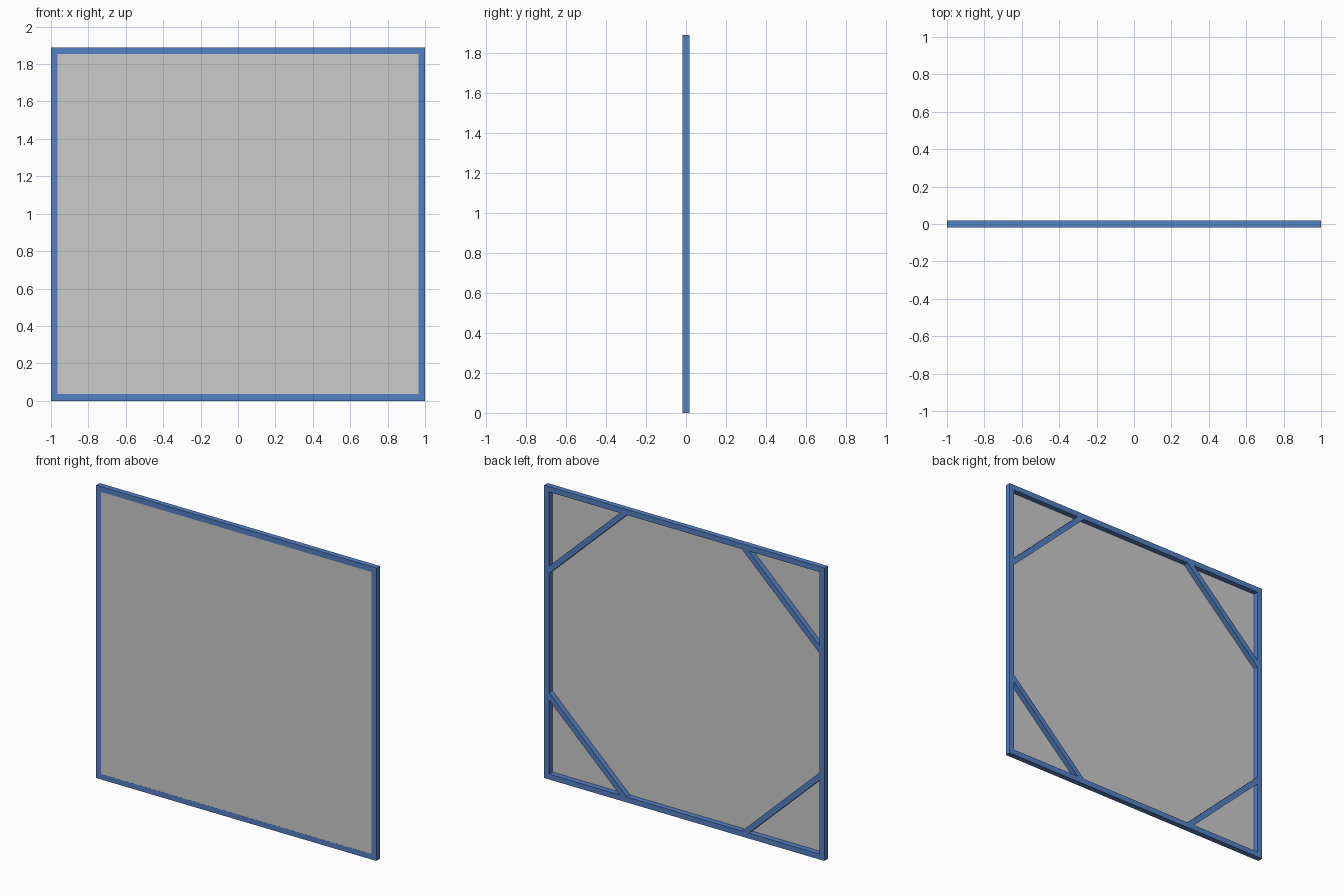
import bpy, bmesh
from mathutils import Vector

if "Cube" in bpy.data.objects:
    bpy.data.objects.remove(bpy.data.objects["Cube"])

H = 1.89        # panel height
W = 0.035       # bar width
D = 0.0175      # half depth

blue = bpy.data.materials.new("blue_frame")
blue.diffuse_color = (0.09, 0.22, 0.55, 1)
blue.use_nodes = True
blue.node_tree.nodes["Principled BSDF"].inputs["Base Color"].default_value = blue.diffuse_color


def prism(name, outline, y0, y1, mat=None):
    """Extrude an (x, z) outline from y0 to y1."""
    bm = bmesh.new()
    face = bm.faces.new([bm.verts.new((x, y0, z)) for x, z in outline])
    if y1 != y0:
        out = bmesh.ops.extrude_face_region(bm, geom=[face])
        moved = [g for g in out["geom"] if isinstance(g, bmesh.types.BMVert)]
        bmesh.ops.translate(bm, verts=moved, vec=Vector((0, y1 - y0, 0)))
        bmesh.ops.recalc_face_normals(bm, faces=bm.faces)
    mesh = bpy.data.meshes.new(name)
    bm.to_mesh(mesh)
    bm.free()
    obj = bpy.data.objects.new(name, mesh)
    bpy.context.collection.objects.link(obj)
    if mat:
        mesh.materials.append(mat)
    return obj


# Mitred frame bars
outer = [(-1, 0), (1, 0), (1, H), (-1, H)]
inner = [(-1 + W, W), (1 - W, W), (1 - W, H - W), (-1 + W, H - W)]
for i, part in enumerate(["bottom_rail", "right_stile", "top_rail", "left_stile"]):
    j = (i + 1) % 4
    prism(part, [outer[i], outer[j], inner[j], inner[i]], -D, D, blue)

# Diagonal corner braces, ends cut flush with the frame bars
AX, AZ = 0.627, 0.593               # where the inward edge would meet the corner axes
k = AZ / AX
t = W * (1 + k * k) ** 0.5          # brace width measured along z
brace = [(W, AZ - k * W), (AX - W / k, W),
         (AX - (W + t) / k, W), (W, AZ - t - k * W)]
for sx, side in ((1, "right"), (-1, "left")):
    for top in (False, True):
        pts = [(sx * (1 - x), H - z if top else z) for x, z in brace]
        prism(f"{'top' if top else 'bottom'}_{side}_brace", pts, -D + 0.001, D, blue)

# Sheet closing the front of the frame
e = W - 0.002
prism("front_sheet", [(-1 + e, e), (1 - e, e), (1 - e, H - e), (-1 + e, H - e)],
      -D + 0.0005, -D + 0.0005)
